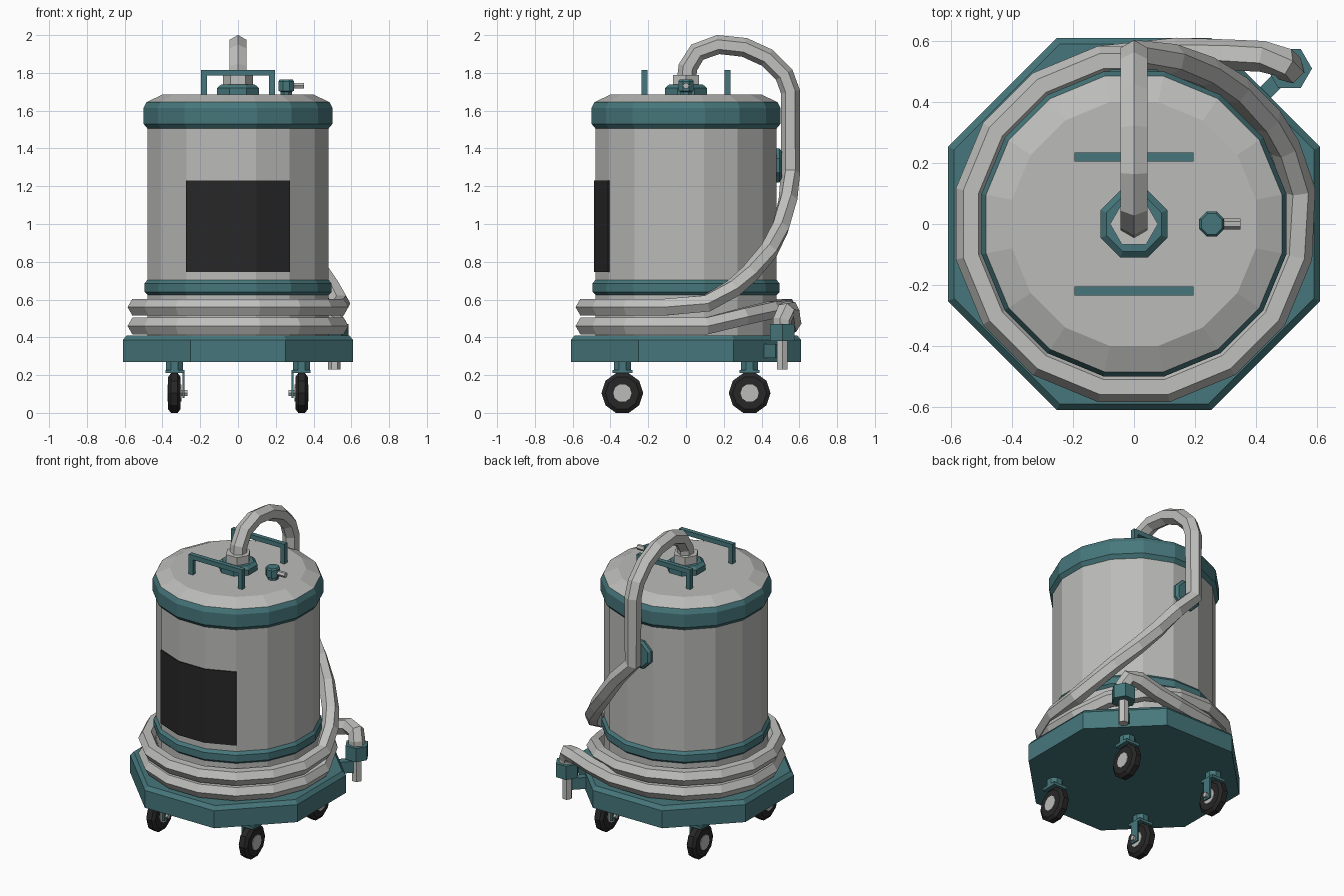
import bpy, bmesh, math
from mathutils import Vector, Matrix

cube = bpy.data.objects.get("Cube")
if cube:
    bpy.data.objects.remove(cube, do_unlink=True)


def material(name, rgb):
    m = bpy.data.materials.new(name)
    m.use_nodes = True
    m.diffuse_color = (*rgb, 1)
    m.node_tree.nodes["Principled BSDF"].inputs["Base Color"].default_value = (*rgb, 1)
    return m


teal = material("teal paint", (0.062, 0.185, 0.2))
grey = material("grey metal", (0.5, 0.5, 0.49))
pale = material("pale hose", (0.53, 0.53, 0.52))
black = material("black rubber", (0.02, 0.02, 0.02))


def finish(name, bm, mat):
    bmesh.ops.recalc_face_normals(bm, faces=bm.faces)
    mesh = bpy.data.meshes.new(name)
    bm.to_mesh(mesh)
    bm.free()
    mesh.materials.append(mat)
    ob = bpy.data.objects.new(name, mesh)
    bpy.context.scene.collection.objects.link(ob)
    return ob


def skin(bm, rings):
    """Join closed rings of points into a capped tube."""
    rows = [[bm.verts.new(p) for p in ring] for ring in rings]
    n = len(rows[0])
    for a, b in zip(rows, rows[1:]):
        for i in range(n):
            j = (i + 1) % n
            bm.faces.new((a[i], a[j], b[j], b[i]))
    bm.faces.new(rows[0][::-1])
    bm.faces.new(rows[-1])


def lathe(name, profile, sides, mat, at=(0, 0, 0), axis="Z", shift=0.5):
    """Turn (radius, height) pairs; the radius is to the middle of a flat."""
    turn = {"Z": Matrix(), "X": Matrix.Rotation(math.pi / 2, 4, "Y"),
            "Y": Matrix.Rotation(-math.pi / 2, 4, "X")}[axis]
    place = Matrix.Translation(at) @ turn
    grow = 1 / math.cos(math.pi / sides)
    bm = bmesh.new()
    skin(bm, [[place @ Vector((r * grow * math.cos(math.tau * (i + shift) / sides),
                               r * grow * math.sin(math.tau * (i + shift) / sides), h))
               for i in range(sides)] for r, h in profile])
    return finish(name, bm, mat)


def box(name, centre, size, mat, spin=0):
    bm = bmesh.new()
    bmesh.ops.create_cube(bm, size=1, matrix=Matrix.Translation(centre)
                          @ Matrix.Rotation(spin, 4, "Z") @ Matrix.Diagonal((*size, 1)))
    return finish(name, bm, mat)


# Base, drum, bands and lid
lathe("base", [(0.61, 0.27), (0.61, 0.385), (0.59, 0.41)], 8, teal)
lathe("drum", [(0.48, 0.4), (0.48, 1.55)], 16, grey)
lathe("lower_band", [(0.475, 0.62), (0.495, 0.64), (0.495, 0.685), (0.475, 0.71)], 16, teal)
lathe("lid_band", [(0.475, 1.5), (0.5, 1.53), (0.5, 1.615), (0.485, 1.645)], 16, teal)
lathe("lid", [(0.485, 1.6), (0.485, 1.645), (0.4, 1.685)], 16, grey)

# Front panel wrapping three sides of the drum
bm = bmesh.new()
r = 0.487 / math.cos(math.pi / 16)
rows = [[bm.verts.new((r * math.sin(a), -r * math.cos(a), z))
         for a in (math.tau * k / 16 for k in (-1.5, -0.5, 0.5, 1.5))]
        for z in (0.745, 1.23)]
for i in range(3):
    bm.faces.new((rows[0][i], rows[0][i + 1], rows[1][i + 1], rows[1][i]))
panel = finish("front_panel", bm, black)
plate = panel.modifiers.new("thickness", "SOLIDIFY")
plate.thickness = 0.009

# Hose socket, lid valve and rear hose clip
lathe("socket_base", [(0.11, 1.68), (0.11, 1.72), (0.09, 1.738)], 8, teal)
lathe("socket_collar", [(0.068, 1.73), (0.068, 1.79)], 6, pale, shift=0)
lathe("valve", [(0.03, 1.68), (0.03, 1.7), (0.041, 1.705), (0.041, 1.755), (0.034, 1.765)],
      8, teal, at=(0.255, 0, 0))
lathe("valve_pipe", [(0.015, 0), (0.015, 0.07)], 6, grey, at=(0.28, 0, 1.732), axis="X")
lathe("hose_clip", [(0.09, 0), (0.09, 0.02), (0.075, 0.032)], 8, teal,
      at=(0, 0.475, 1.31), axis="Y")

# Lid handles
for side, label in ((-1, "front"), (1, "back")):
    y = 0.22 * side
    box(label + "_handle_bar", (0, y, 1.8), (0.39, 0.03, 0.03), teal)
    for x in (-0.18, 0.18):
        box(label + "_handle_leg", (x, y, 1.735), (0.03, 0.03, 0.11), teal)

# Casters, forks on the inner side
for sx in (-1, 1):
    for sy in (-1, 1):
        x, y = 0.337 * sx, 0.337 * sy
        lathe("caster_stem", [(0.045, 0.225), (0.045, 0.28)], 8, teal, at=(x, y, 0))
        box("caster_fork_top", (x - 0.003 * sx, y, 0.219), (0.1, 0.105, 0.018), teal)
        box("caster_fork_leg", (0.288 * sx, y, 0.15), (0.01, 0.06, 0.14), teal)
        lathe("caster_wheel", [(0.085, -0.033), (0.105, -0.018), (0.105, 0.018), (0.085, 0.033)],
              10, black, at=(x, y, 0.105), axis="X")
        lathe("caster_hub", [(0.046, -0.037), (0.046, 0.037)], 10, grey,
              at=(x, y, 0.105), axis="X")
        lathe("caster_axle", [(0.015, -0.04), (0.015, 0.04)], 6, grey,
              at=(0.308 * sx, y, 0.105), axis="X")

# Hose path: arch over the back, sweep round the drum, two coils, then the end
arch = [(0, 1.74), (0.01, 1.83), (0.06, 1.91), (0.17, 1.95), (0.31, 1.935), (0.43, 1.88),
        (0.52, 1.79), (0.553, 1.7), (0.553, 1.27)]
path = [Vector((0, y, z)) for y, z in arch]
sweep = [(0.54, 1.13), (0.5, 0.98), (0.44, 0.86), (0.34, 0.74), (0.25, 0.66), (0.11, 0.58)]
path += [Vector((math.sqrt(0.555 ** 2 - y * y), y, z)) for y, z in sweep]
drop = {12: 0.555, 13: 0.545, 14: 0.51}
for k in range(28):
    a = -math.tau * (k + 0.5) / 16
    z = drop.get(k, 0.56 if k < 12 else 0.46)
    path.append(Vector((0.545 * math.cos(a), 0.545 * math.sin(a), z)))
path += [Vector(p) for p in ((0.14, 0.56, 0.475), (0.3, 0.555, 0.51), (0.42, 0.55, 0.545),
                             (0.49, 0.53, 0.54), (0.51, 0.51, 0.49), (0.51, 0.51, 0.45))]

rings = []
for i, p in enumerate(path):
    before, after = path[max(i - 1, 0)], path[min(i + 1, len(path) - 1)]
    tangent = ((p - before).normalized() + (after - p).normalized()).normalized()
    out = p - Vector((0, 0.28, 1.68)) if p.z > 1.65 else Vector((p.x, p.y, 0))
    out = (out - tangent * out.dot(tangent)).normalized()
    across = tangent.cross(out)
    rings.append([p + 0.051 * (out * math.cos(math.tau * k / 6) + across * math.sin(math.tau * k / 6))
                  for k in range(6)])
bm = bmesh.new()
skin(bm, rings)
finish("hose", bm, pale)

# Holder and nozzle at the free end of the hose
box("nozzle_bracket", (0.45, 0.45, 0.328), (0.12, 0.05, 0.075), teal, spin=math.pi / 4)
lathe("nozzle_holder", [(0.064, 0.38), (0.064, 0.47)], 6, teal, at=(0.51, 0.51, 0), shift=0)
lathe("nozzle", [(0.028, 0.23), (0.028, 0.4)], 6, pale, at=(0.51, 0.51, 0), shift=0)
